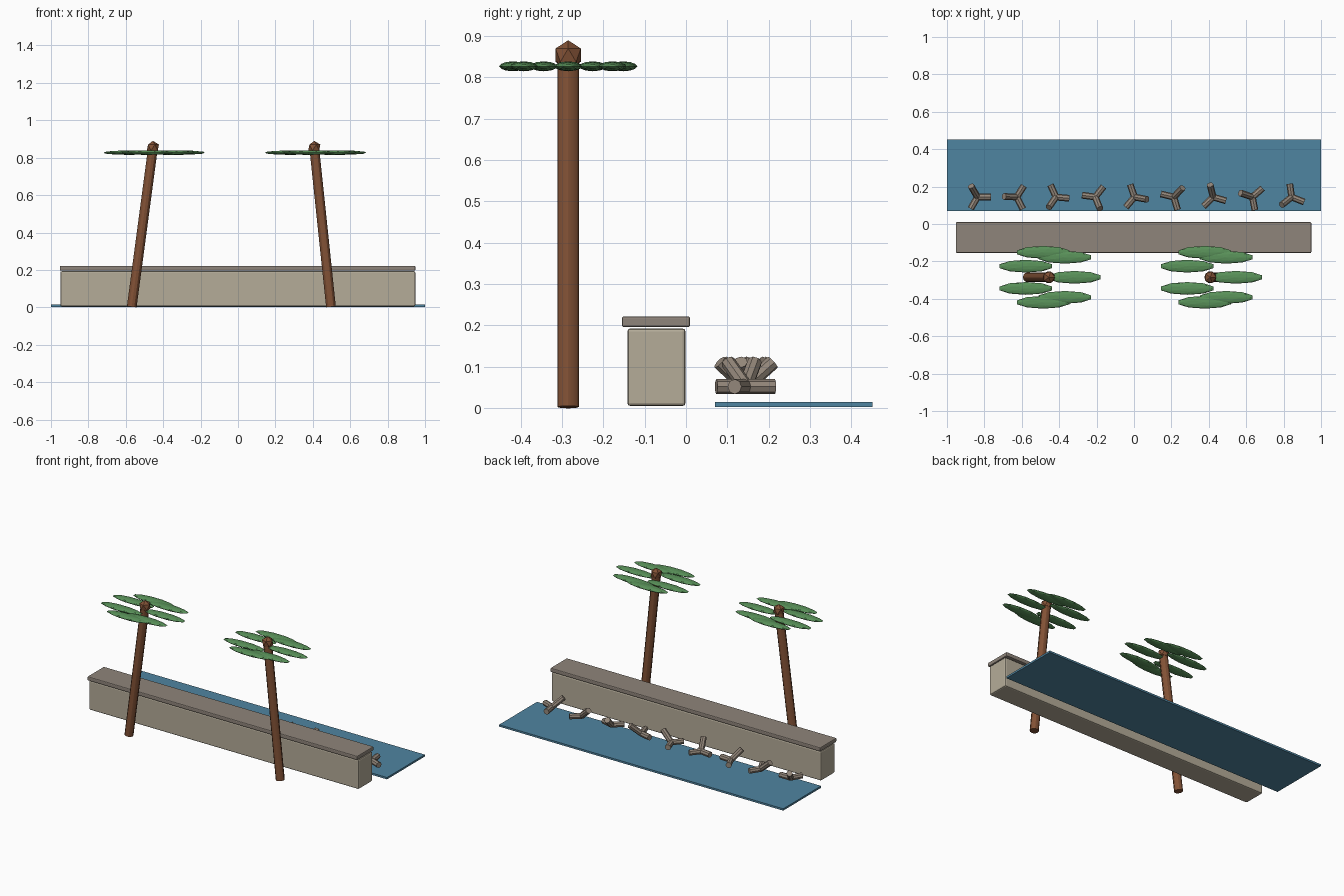
import bpy
import math
from mathutils import Vector

if "Cube" in bpy.data.objects:
    bpy.data.objects.remove(bpy.data.objects["Cube"])


def material(name, rgb):
    """Flat material from sRGB values."""
    m = bpy.data.materials.new(name)
    m.diffuse_color = [((c + 0.055) / 1.055) ** 2.4 for c in rgb] + [1]
    m.use_nodes = True
    m.node_tree.nodes["Principled BSDF"].inputs["Base Color"].default_value = m.diffuse_color
    return m


WATER = material("sea_blue", (0.31, 0.52, 0.63))
STONE = material("pale_stone", (0.71, 0.675, 0.60))
COPING = material("grey_stone", (0.56, 0.52, 0.48))
CONCRETE = material("concrete", (0.58, 0.53, 0.48))
BARK = material("bark_brown", (0.51, 0.32, 0.21))
LEAF = material("leaf_green", (0.35, 0.57, 0.35))


def finish(name, mat, smooth=False):
    ob = bpy.context.object
    ob.name = name
    ob.data.materials.append(mat)
    if smooth:
        bpy.ops.object.shade_smooth_by_angle()
    return ob


def box(name, lo, hi, mat, bevel=0):
    lo, hi = Vector(lo), Vector(hi)
    bpy.ops.mesh.primitive_cube_add(size=1, location=(lo + hi) / 2)
    bpy.context.object.scale = hi - lo
    bpy.ops.object.transform_apply(location=False, rotation=False, scale=True)
    ob = finish(name, mat)
    if bevel:
        mod = ob.modifiers.new("soft_edges", "BEVEL")
        mod.width, mod.segments = bevel, 2
    return ob


def rod(name, a, b, radius, sides, mat, smooth=False):
    a, b = Vector(a), Vector(b)
    bpy.ops.mesh.primitive_cylinder_add(vertices=sides, radius=radius,
                                        depth=(b - a).length, location=(a + b) / 2)
    bpy.context.object.rotation_euler = (b - a).to_track_quat('Z', 'Y').to_euler()
    return finish(name, mat, smooth)


# Sea strip, sea wall and its coping
box("water", (-1, 0.07, 0.003), (1, 0.451, 0.015), WATER)
box("sea_wall", (-0.95, -0.142, 0.005), (0.948, -0.001, 0.193), STONE, 0.008)
box("wall_coping", (-0.952, -0.155, 0.196), (0.948, 0.01, 0.222), COPING, 0.005)

# Leaning palms: trunk, knob and seven flat fronds around it
PALM_Y = -0.285
for side, base_x, top_x in (("left", -0.568, -0.455), ("right", 0.497, 0.408)):
    rod(side + "_trunk", (base_x, PALM_Y, 0.003), (top_x, PALM_Y, 0.85),
        0.026, 12, BARK, True)
    bpy.ops.mesh.primitive_ico_sphere_add(subdivisions=1, radius=0.036,
                                          location=(top_x, PALM_Y, 0.854))
    finish(side + "_palm_knob", BARK)
    for i in range(7):
        a = i * math.tau / 7
        bpy.ops.mesh.primitive_ico_sphere_add(
            subdivisions=2, radius=1,
            location=(top_x + 0.137 * math.cos(a), PALM_Y + 0.137 * math.sin(a), 0.827))
        bpy.context.object.scale = (0.147, 0.034, 0.012)
        finish(f"{side}_frond_{i + 1}", LEAF)

# Row of breakwater blocks: two level arms and one raised arm, each turned further
for i in range(9):
    hub = Vector((-0.837 + 0.21 * i, 0.144, 0.052))
    for k, (tilt, reach) in enumerate(((0, 0.072), (math.radians(41), 0.09), (0, 0.072))):
        a = i + k * math.tau / 3
        d = Vector((math.cos(a) * math.cos(tilt), math.sin(a) * math.cos(tilt),
                    math.sin(tilt)))
        rod(f"breakwater_{i + 1}_arm_{k + 1}", hub, hub + d * reach, 0.018, 8, CONCRETE)
